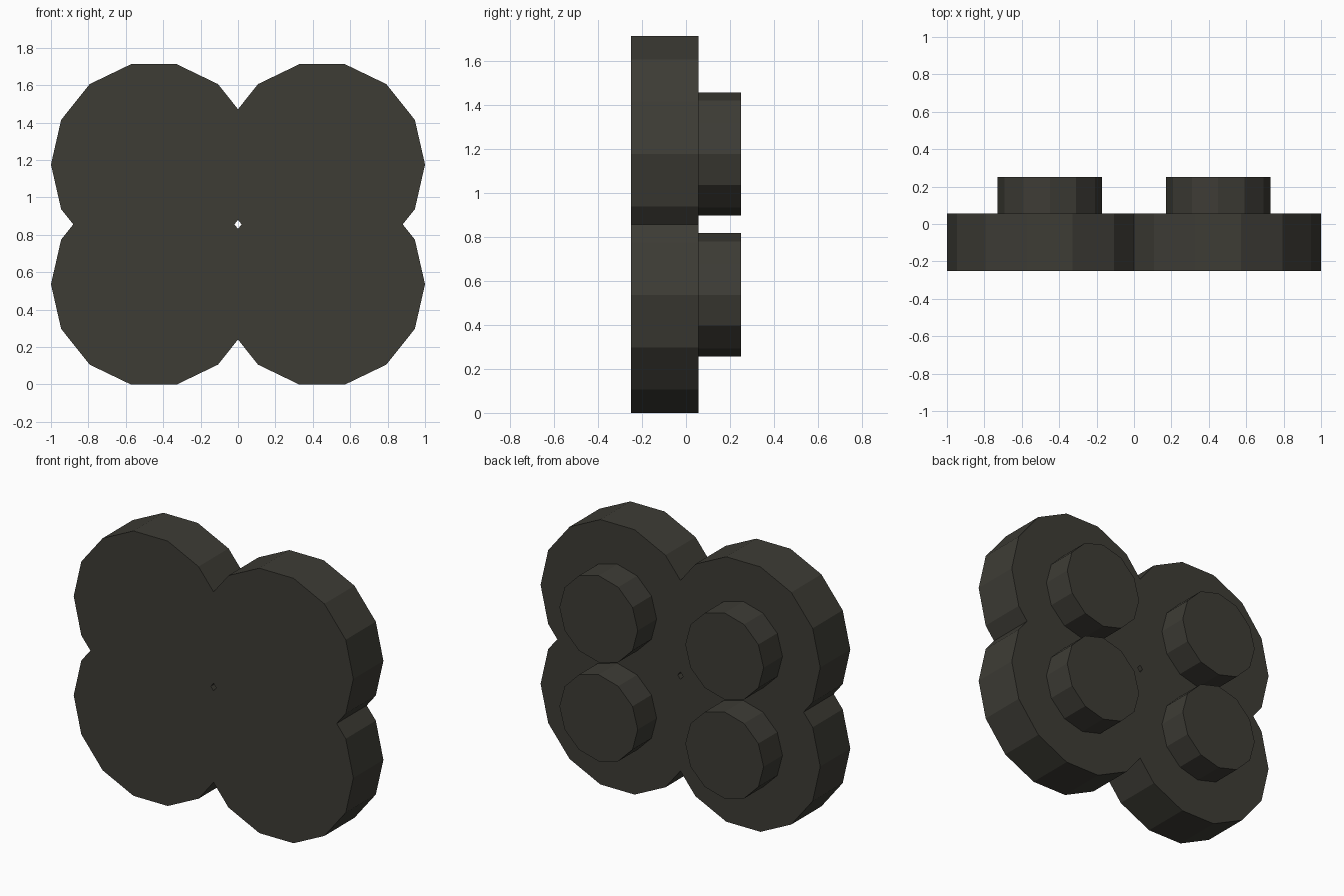
import bpy, bmesh
from math import radians
from mathutils import Matrix, Vector

if "Cube" in bpy.data.objects:
    bpy.data.objects.remove(bpy.data.objects["Cube"])

CX, CZ, MID = 0.45, 0.32, 0.856   # lobe centre offsets and mid height

mat = bpy.data.materials.new("dark olive grey")
mat.diffuse_color = (0.047, 0.045, 0.036, 1)
mat.use_nodes = True
mat.node_tree.nodes["Principled BSDF"].inputs["Base Color"].default_value = mat.diffuse_color


def quarter_disc(name, sides, radius, y0, y1, clip=False):
    """Disc facing y in one quadrant, mirrored to all four."""
    bm = bmesh.new()
    place = Matrix.Translation((CX, (y0 + y1) / 2, CZ)) @ Matrix.Rotation(radians(90), 4, 'X')
    # local x axis carries the first vertex so corners sit at the sides
    bmesh.ops.create_cone(bm, cap_ends=True, segments=sides, radius1=radius,
                          radius2=radius, depth=y1 - y0, matrix=place)
    # turn so that a corner points along +x
    v = max(bm.verts, key=lambda p: p.co.x)
    d = v.co - Vector((CX, 0, CZ))
    ang = Vector((d.x, d.z)).angle_signed(Vector((1, 0)))
    bmesh.ops.rotate(bm, verts=bm.verts, cent=(CX, 0, CZ),
                     matrix=Matrix.Rotation(ang, 3, 'Y'))
    if clip:  # cut at the mirror planes so the lobes merge cleanly
        for n in ((1, 0, 0), (0, 0, 1)):
            bmesh.ops.bisect_plane(bm, geom=bm.verts[:] + bm.edges[:] + bm.faces[:],
                                   plane_co=(0, 0, 0), plane_no=n, clear_inner=True)
    me = bpy.data.meshes.new(name)
    bm.to_mesh(me)
    bm.free()
    me.materials.append(mat)
    ob = bpy.data.objects.new(name, me)
    ob.location.z = MID
    bpy.context.collection.objects.link(ob)
    m = ob.modifiers.new("mirror", 'MIRROR')
    m.use_axis = (True, False, True)
    return ob


# four-lobed plate
quarter_disc("lobed_plate", 14, 0.55, -0.25, 0.057, clip=True)
# round studs on the back
quarter_disc("back_studs", 12, 0.28, 0.057, 0.25)
